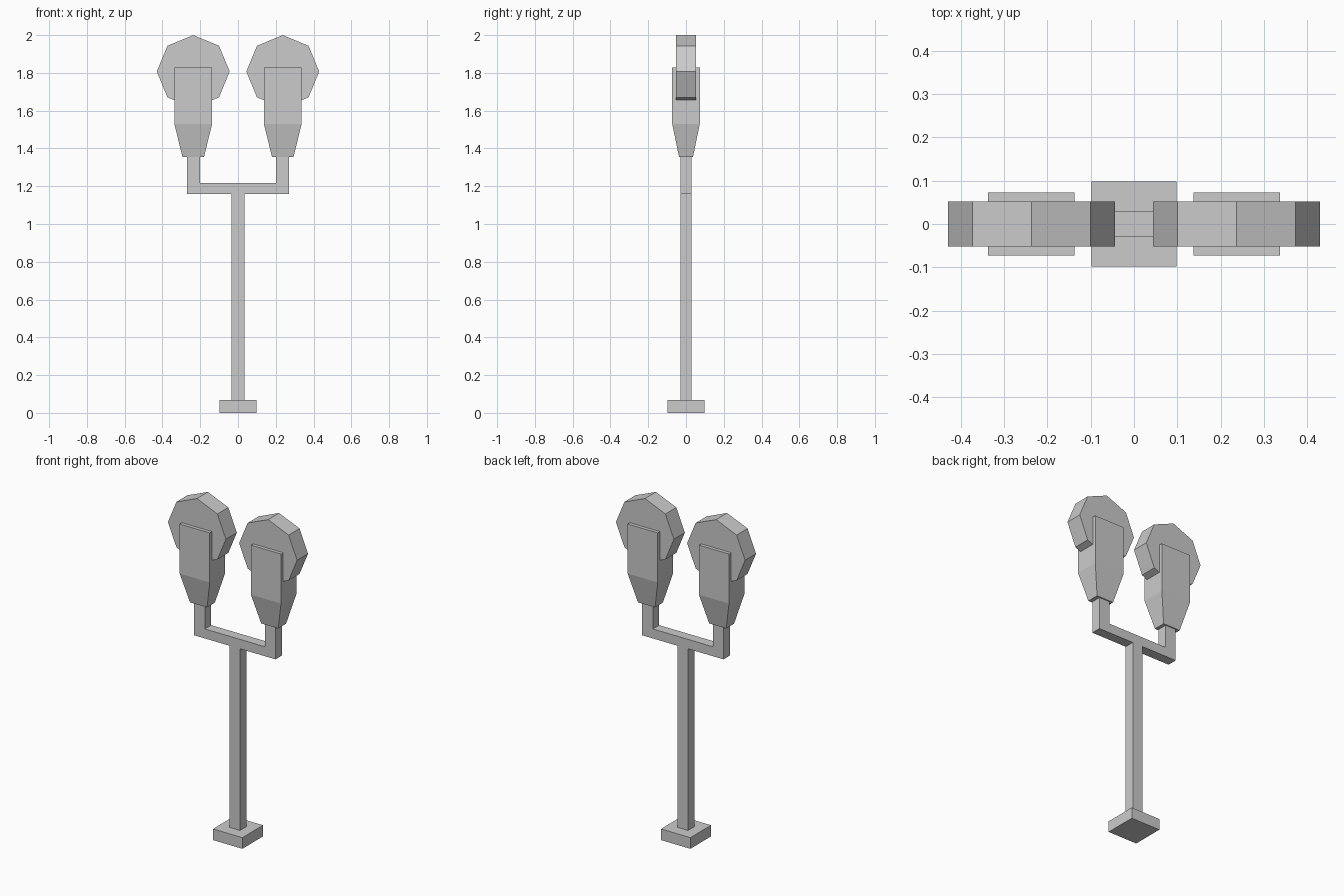
import bpy, bmesh, math

if "Cube" in bpy.data.objects:
    bpy.data.objects.remove(bpy.data.objects["Cube"])


def finish(name, bm):
    bmesh.ops.recalc_face_normals(bm, faces=bm.faces)
    mesh = bpy.data.meshes.new(name)
    bm.to_mesh(mesh)
    bm.free()
    obj = bpy.data.objects.new(name, mesh)
    bpy.context.collection.objects.link(obj)
    return obj


def loft(name, sections, cx=0.0):
    """Stack of rectangles (half x, half y, z) joined and capped."""
    bm = bmesh.new()
    rings = [[bm.verts.new((cx + sx * hx, sy * hy, z))
              for sx, sy in ((-1, -1), (1, -1), (1, 1), (-1, 1))]
             for hx, hy, z in sections]
    for lo, hi in zip(rings, rings[1:]):
        for i in range(4):
            j = (i + 1) % 4
            bm.faces.new((lo[i], lo[j], hi[j], hi[i]))
    bm.faces.new(rings[0])
    bm.faces.new(rings[-1])
    return finish(name, bm)


def extrude_profile(name, points, half_y):
    """Front (x, z) profile given thickness along y."""
    bm = bmesh.new()
    face = bm.faces.new([bm.verts.new((x, -half_y, z)) for x, z in points])
    new = bmesh.ops.extrude_face_region(bm, geom=[face])["geom"]
    verts = [v for v in new if isinstance(v, bmesh.types.BMVert)]
    bmesh.ops.translate(bm, verts=verts, vec=(0, 2 * half_y, 0))
    # keep the front cap if the extrusion consumed it
    if not face.is_valid:
        bmesh.ops.holes_fill(bm, edges=bm.edges)
    return finish(name, bm)


# Foot and post
loft("base_plate", [(0.098, 0.098, 0), (0.098, 0.098, 0.067)])
loft("post", [(0.034, 0.03, 0.067), (0.034, 0.03, 1.16)])

# U-shaped fork carrying both meters
right = [(0.271, 1.16), (0.271, 1.355), (0.2, 1.355), (0.2, 1.217)]
left = [(-x, z) for x, z in reversed(right)]
extrude_profile("fork", right + left, 0.03)

# Twin meters: tapered housing with an octagonal head
CX, CZ, R = 0.237, 1.807, 0.193
for side, label in ((-1, "left"), (1, "right")):
    loft(label + "_housing",
         [(0.057, 0.037, 1.355), (0.1, 0.073, 1.53), (0.1, 0.073, 1.828)],
         side * CX)
    octagon = [(side * CX + R * math.cos(i * math.pi / 4),
                CZ + R * math.sin(i * math.pi / 4)) for i in range(8)]
    extrude_profile(label + "_head", octagon, 0.052)
